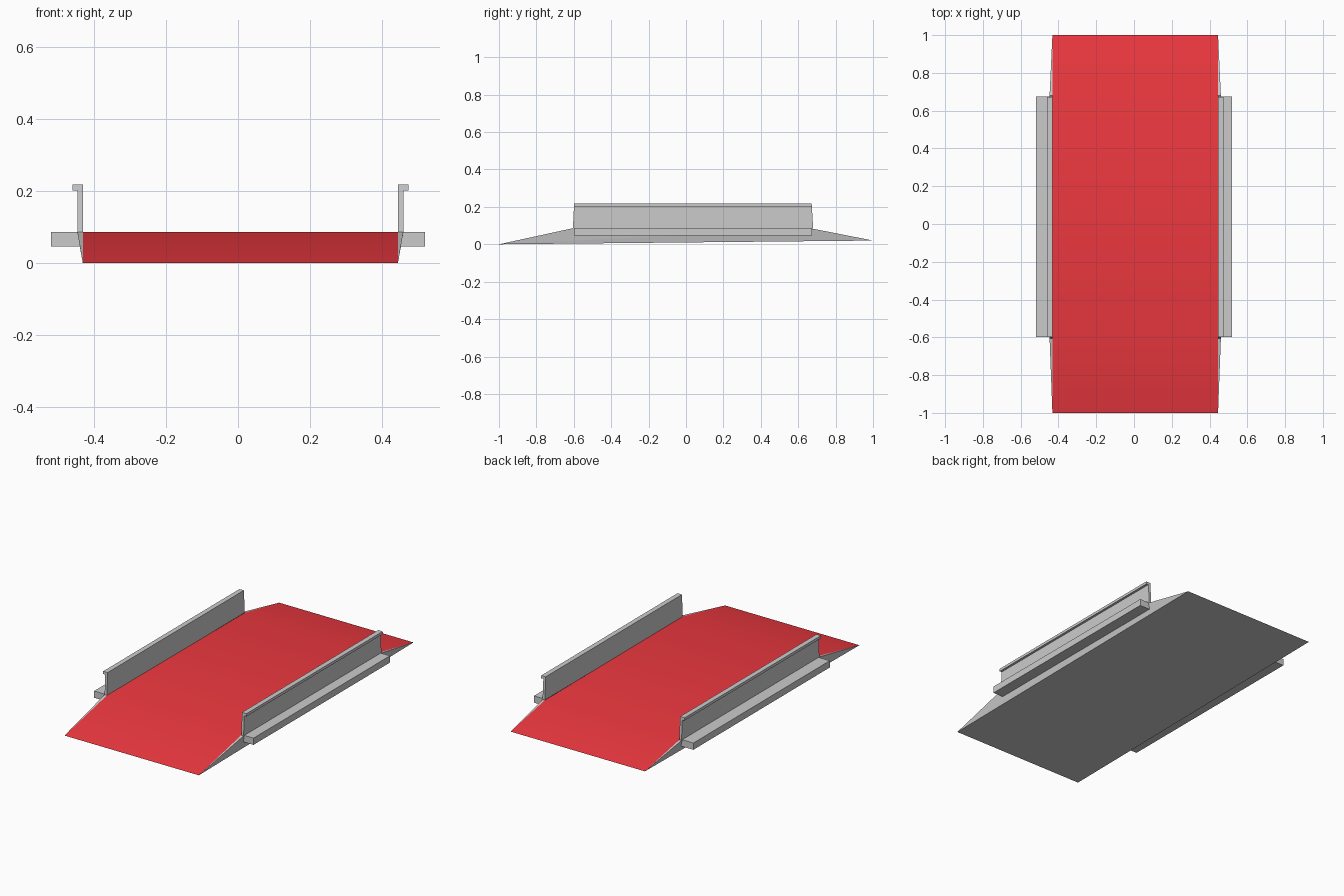
import bpy, bmesh

if "Cube" in bpy.data.objects:
    bpy.data.objects.remove(bpy.data.objects["Cube"])

X_L, X_R = -0.432, 0.445          # deck edges
DECK = [(-1, 0), (-0.605, 0.086), (0.68, 0.083), (1, 0.02)]   # side profile (y, z)
WALL = 0.015                      # rail thickness


def make(name, verts, faces, mat=None, smooth=False):
    bm = bmesh.new()
    vs = [bm.verts.new(v) for v in verts]
    for f in faces:
        face = bm.faces.new([vs[i] for i in f])
        face.smooth = smooth
    bmesh.ops.recalc_face_normals(bm, faces=bm.faces)
    me = bpy.data.meshes.new(name)
    bm.to_mesh(me)
    bm.free()
    ob = bpy.data.objects.new(name, me)
    bpy.context.collection.objects.link(ob)
    if mat:
        me.materials.append(mat)
    return ob


def prism(name, section, y0, y1):
    """Extrude an (x, z) section along y; y0 and y1 give the end y at each z."""
    n = len(section)
    verts = [(x, y0(z), z) for x, z in section] + [(x, y1(z), z) for x, z in section]
    faces = [tuple(range(n)), tuple(range(n, 2 * n))]
    faces += [(i, (i + 1) % n, n + (i + 1) % n, n + i) for i in range(n)]
    return make(name, verts, faces)


red = bpy.data.materials.new("red_deck")
red.diffuse_color = (0.85, 0.04, 0.05, 1)
red.use_nodes = True
red.node_tree.nodes["Principled BSDF"].inputs["Base Color"].default_value = red.diffuse_color

# red walking surface: ramp up, flat, ramp down
make("deck", [(x, y, z) for y, z in DECK for x in (X_L, X_R)],
     [(2 * i, 2 * i + 1, 2 * i + 3, 2 * i + 2) for i in range(3)], red, True)
for p in bpy.data.objects["deck"].data.polygons:
    if p.normal.z < 0:
        p.flip()

# flat underside
under = make("underside", [(X_L, -1, 0), (X_R, -1, 0), (X_R, 1, 0.02), (X_L, 1, 0.02)], [(3, 2, 1, 0)])
if under.data.polygons[0].normal.z > 0:
    under.data.polygons[0].flip()

for side, x, s, ledge_x in (("left", X_L, -1, -0.52), ("right", X_R, 1, 0.52)):
    out = x + s * WALL
    # leaning side panel with its small closing gussets
    panel = make(side + "_side_panel",
                 [(x, *DECK[0]), (x, *DECK[1]), (out, *DECK[1]),
                  (out, *DECK[2]), (x, *DECK[2]), (x, *DECK[3])],
                 [(0, 2, 3), (0, 3, 5), (0, 1, 2), (3, 4, 5)])
    if panel.data.polygons[0].normal.x * s < 0:
        for p in panel.data.polygons:
            p.flip()
    # upright rail with a lipped cap, ends leaning in slightly
    cap = x + s * 0.029
    prism(side + "_rail",
          [(x, 0.084), (out, 0.084), (out, 0.202), (cap, 0.202), (cap, 0.218), (x, 0.218)],
          lambda z: -0.605 + 0.007 * (z - 0.084) / 0.134,
          lambda z: 0.68 - 0.008 * (z - 0.084) / 0.134)
    # outer ledge
    prism(side + "_ledge",
          [(x + s * 0.008, 0.046), (ledge_x, 0.046), (ledge_x, 0.086), (x + s * 0.008, 0.086)],
          lambda z: -0.598, lambda z: 0.674)
